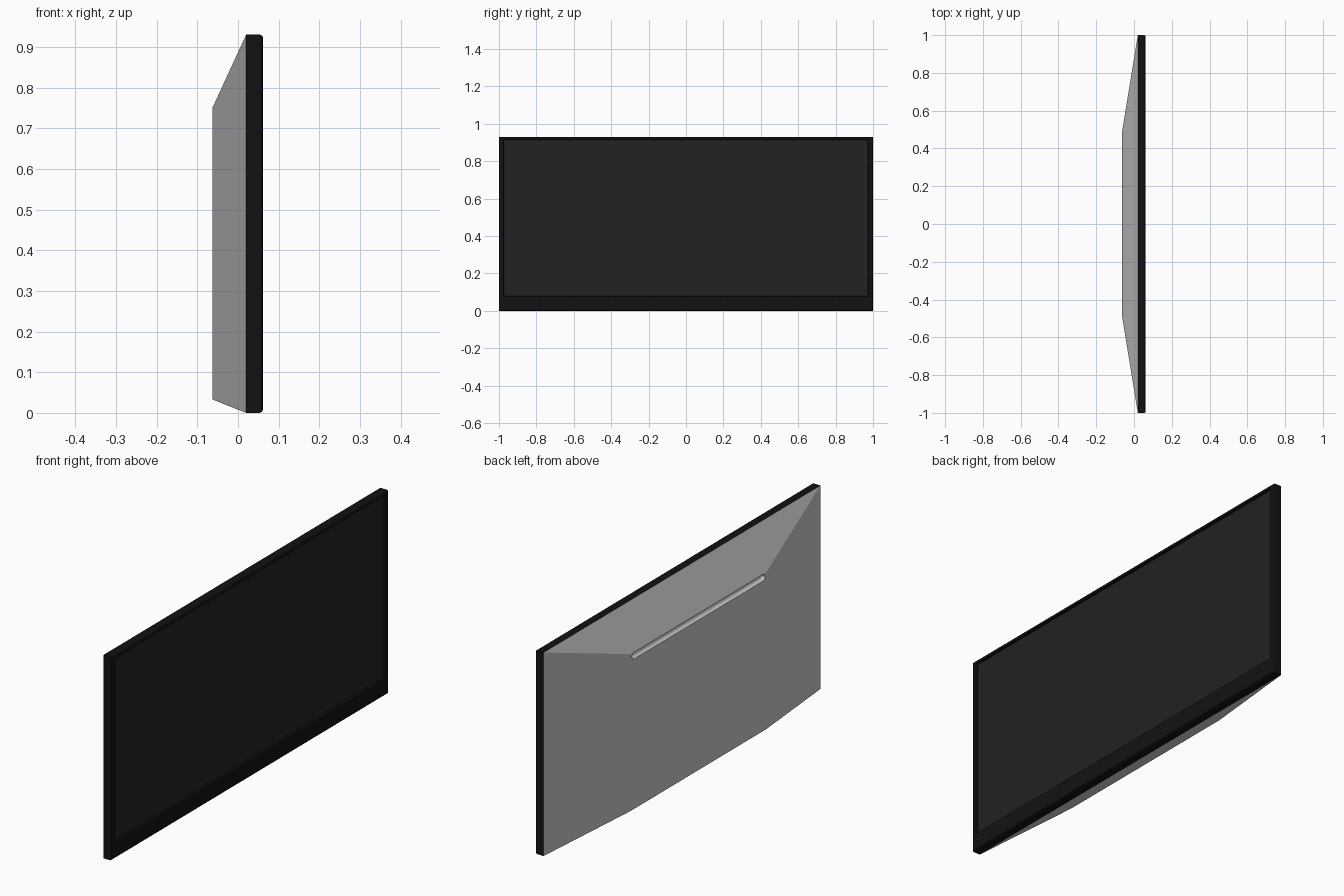
import bpy, bmesh
from mathutils import Matrix, Vector
from math import pi

if "Cube" in bpy.data.objects:
    bpy.data.objects.remove(bpy.data.objects["Cube"])


def paint(obj, name, value):
    mat = bpy.data.materials.new(name)
    mat.diffuse_color = (value, value, value, 1)
    mat.use_nodes = True
    mat.node_tree.nodes["Principled BSDF"].inputs["Base Color"].default_value = mat.diffuse_color
    obj.data.materials.append(mat)


def make_object(name, bm):
    bmesh.ops.recalc_face_normals(bm, faces=bm.faces)
    mesh = bpy.data.meshes.new(name)
    bm.to_mesh(mesh)
    bm.free()
    obj = bpy.data.objects.new(name, mesh)
    bpy.context.collection.objects.link(obj)
    return obj


def loft(name, loops):
    """Closed solid through rectangles given as (x, half width, z low, z high)."""
    bm = bmesh.new()
    rings = []
    for x, w, lo, hi in loops:
        rings.append([bm.verts.new(p) for p in
                      ((x, -w, lo), (x, w, lo), (x, w, hi), (x, -w, hi))])
    for a, b in zip(rings, rings[1:]):
        for i in range(4):
            j = (i + 1) % 4
            bm.faces.new((a[i], a[j], b[j], b[i]))
    bm.faces.new(rings[0])
    bm.faces.new(rings[-1])
    return make_object(name, bm)


# Bezel: chamfered front rim with a recess for the screen
bezel = loft("bezel", [
    (0.02, 1.0, 0.0, 0.93),
    (0.054, 1.0, 0.0, 0.93),
    (0.059, 0.998, 0.003, 0.928),
    (0.061, 0.994, 0.008, 0.924),
    (0.061, 0.976, 0.078, 0.916),
    (0.048, 0.974, 0.08, 0.914),
])
paint(bezel, "black_plastic", 0.006)

# Screen panel
screen = loft("screen", [(0.044, 0.974, 0.08, 0.914), (0.05, 0.974, 0.08, 0.914)])
paint(screen, "dark_glass", 0.016)

# Tapered rear housing
housing = loft("rear_housing", [(0.02, 1.0, 0.0, 0.93), (-0.063, 0.49, 0.033, 0.75)])

# Round-ended groove cut along the upper rear edge
R, HALF = 0.015, 0.465
bm = bmesh.new()
bmesh.ops.create_uvsphere(bm, u_segments=24, v_segments=12, radius=R)
bmesh.ops.rotate(bm, verts=bm.verts, cent=(0, 0, 0), matrix=Matrix.Rotation(pi / 2, 3, 'X'))
equator = [e for e in bm.edges if all(abs(v.co.y) < 1e-5 for v in e.verts)]
bmesh.ops.split_edges(bm, edges=equator)
for f in bm.faces:
    side = 1 if f.calc_center_median().y > 0 else -1
    for v in f.verts:
        if not v.tag:
            v.tag = True
            v.co.y += side * HALF
open_edges = [e for e in bm.edges if e.is_boundary]
bmesh.ops.bridge_loops(bm, edges=open_edges)
bmesh.ops.translate(bm, verts=bm.verts, vec=Vector((-0.063, 0, 0.734)))
cutter = make_object("groove_cutter", bm)
cutter.hide_render = True

cut = housing.modifiers.new("groove", 'BOOLEAN')
cut.operation = 'DIFFERENCE'
cut.solver = 'EXACT'
cut.object = cutter
bpy.context.view_layer.objects.active = housing
housing.select_set(True)
bpy.ops.object.modifier_apply(modifier=cut.name)
bpy.data.objects.remove(cutter)
bpy.ops.object.shade_smooth_by_angle(angle=0.4)
# The side slope is very shallow, so keep the large panels flat
for p in housing.data.polygons:
    if p.area > 0.01:
        p.use_smooth = False
